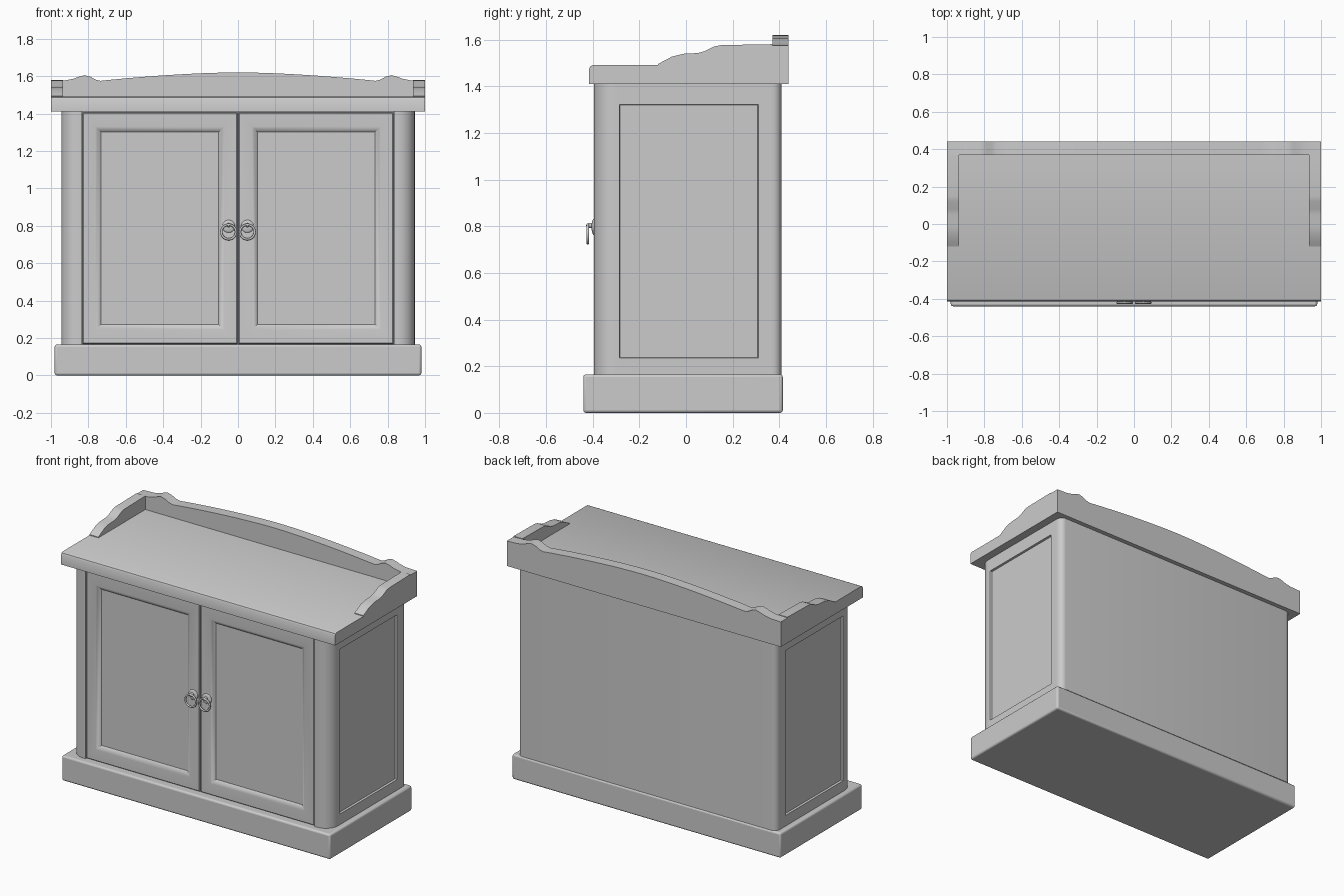
import bpy, bmesh, math
from mathutils import Vector

if "Cube" in bpy.data.objects:
    bpy.data.objects.remove(bpy.data.objects["Cube"])


def finish(name, bm, bevel=0.0):
    bmesh.ops.recalc_face_normals(bm, faces=bm.faces)
    me = bpy.data.meshes.new(name)
    bm.to_mesh(me)
    bm.free()
    ob = bpy.data.objects.new(name, me)
    bpy.context.collection.objects.link(ob)
    if bevel:
        m = ob.modifiers.new("edge", 'BEVEL')
        m.width, m.segments, m.limit_method = bevel, 3, 'ANGLE'
        m.angle_limit = math.radians(50)
    smooth(ob)
    return ob


def smooth(ob):
    bpy.ops.object.select_all(action='DESELECT')
    ob.select_set(True)
    bpy.context.view_layer.objects.active = ob
    bpy.ops.object.shade_smooth_by_angle(angle=math.radians(35))


def prism(name, pts, axis, lo, hi, bevel=0.0):
    """Extrude a 2D outline along an axis."""
    place = {'x': lambda p, d: (d, p[0], p[1]),
             'y': lambda p, d: (p[0], d, p[1]),
             'z': lambda p, d: (p[0], p[1], d)}[axis]
    bm = bmesh.new()
    a = [bm.verts.new(place(p, lo)) for p in pts]
    b = [bm.verts.new(place(p, hi)) for p in pts]
    bm.faces.new(a)
    bm.faces.new(b)
    for i in range(len(pts)):
        j = (i + 1) % len(pts)
        bm.faces.new((a[i], a[j], b[j], b[i]))
    return finish(name, bm, bevel)


def box(name, x0, x1, y0, y1, z0, z1, bevel=0.0):
    return prism(name, [(x0, y0), (x1, y0), (x1, y1), (x0, y1)], 'z', z0, z1, bevel)


def framed_panel(name, loops, place):
    """Solid from nested rectangles (u0, u1, v0, v1, depth), back to front to recess."""
    bm = bmesh.new()
    rings = []
    for u0, u1, v0, v1, d in loops:
        rings.append([bm.verts.new(place(u, v, d)) for u, v in
                      ((u0, v0), (u1, v0), (u1, v1), (u0, v1))])
    for r, s in zip(rings, rings[1:]):
        for i in range(4):
            j = (i + 1) % 4
            bm.faces.new((r[i], r[j], s[j], s[i]))
    bm.faces.new(rings[0])
    bm.faces.new(rings[-1])
    return finish(name, bm)


def arc(cx, cy, rx, ry, a0, a1, n=10):
    return [(cx + rx * math.cos(math.radians(a0 + (a1 - a0) * i / n)),
             cy + ry * math.sin(math.radians(a0 + (a1 - a0) * i / n))) for i in range(n + 1)]


def mirrored(half):
    return half + [(-x, y) for x, y in reversed(half)]


Z0, Z1 = 0.165, 1.41

# plinth and top slab
box("plinth", -0.98, 0.98, -0.44, 0.415, 0, Z0, 0.012)
prism("top_slab", [(-0.415, Z1), (0.44, Z1), (0.44, 1.49), (-0.40, 1.49), (-0.41, 1.485), (-0.415, 1.475)],
      'x', -1.0, 1.0)

# carcass with rounded posts, recessed behind doors and side panels
half = [(0.835, -0.36), (0.835, -0.395)]
half += arc(0.855, -0.305, 0.09, 0.09, -90, 0)
half += [(0.945, -0.295), (0.91, -0.295), (0.91, 0.36), (0.945, 0.36)]
half += arc(0.905, 0.37, 0.04, 0.04, 0, 90, 6)
prism("carcass", mirrored(half), 'z', Z0, Z1)

for s, side in ((-1, "left"), (1, "right")):
    # door with sloped recessed panel
    framed_panel(side + "_door", [
        (0.003, 0.832, Z0 + .004, Z1 - .004, 0.034),
        (0.003, 0.832, Z0 + .004, Z1 - .004, 0.005),
        (0.008, 0.827, Z0 + .009, Z1 - .009, 0.0),
        (0.075, 0.762, 0.245, 1.330, 0.0),
        (0.085, 0.752, 0.255, 1.320, 0.004),
        (0.103, 0.732, 0.273, 1.302, 0.020),
        (0.107, 0.728, 0.277, 1.298, 0.020)],
        lambda u, v, d: (s * u, -0.395 + d, v))
    # framed side panel
    framed_panel(side + "_side_panel", [
        (-0.295, 0.36, Z0, Z1, 0.034),
        (-0.295, 0.36, Z0, Z1, 0.0),
        (-0.286, 0.310, 0.235, 1.322, 0.0),
        (-0.283, 0.307, 0.238, 1.319, 0.013),
        (-0.270, 0.294, 0.251, 1.306, 0.013)],
        lambda u, v, d: (s * (0.945 - d), u, v))
    # side gallery rail with stepped scroll end
    rail = [(0.37, 1.48), (-0.12, 1.48), (-0.12, 1.495), (-0.10, 1.506), (-0.06, 1.527), (-0.01, 1.539),
            (0.05, 1.542), (0.08, 1.55), (0.12, 1.57), (0.15, 1.576), (0.37, 1.58)]
    prism(side + "_gallery", rail, 'x', *sorted((s * 0.935, s * 1.0)))

    # ring pull: round plate, stud and ring
    x = s * 0.05
    bpy.ops.mesh.primitive_uv_sphere_add(segments=32, ring_count=16, radius=1, location=(x, -0.395, 0.797))
    plate = bpy.context.object
    plate.name, plate.scale = side + "_handle_plate", (0.034, 0.010, 0.034)
    smooth(plate)
    bpy.ops.mesh.primitive_uv_sphere_add(segments=20, ring_count=12, radius=1, location=(x, -0.408, 0.803))
    stud = bpy.context.object
    stud.name, stud.scale = side + "_handle_stud", (0.011, 0.020, 0.011)
    smooth(stud)
    bpy.ops.mesh.primitive_torus_add(major_segments=40, minor_segments=12, major_radius=0.039,
                                     minor_radius=0.006, location=(x, -0.421, 0.767),
                                     rotation=(math.pi / 2, 0, 0))
    ring = bpy.context.object
    ring.name = side + "_handle_ring"
    smooth(ring)

# back gallery: shallow central arch with raised ears
top = [(0.735 * i / 12, 1.62 - 0.045 * (i / 12) ** 1.7) for i in range(1, 13)]
top += [(0.76, 1.581), (0.79, 1.597), (0.82, 1.605), (0.85, 1.597), (0.88, 1.586),
        (0.92, 1.578), (1.0, 1.575), (1.0, 1.48)]
outline = [(0, 1.62)] + top + [(-x, z) for x, z in reversed(top)]
prism("back_gallery", outline, 'y', 0.37, 0.44)
